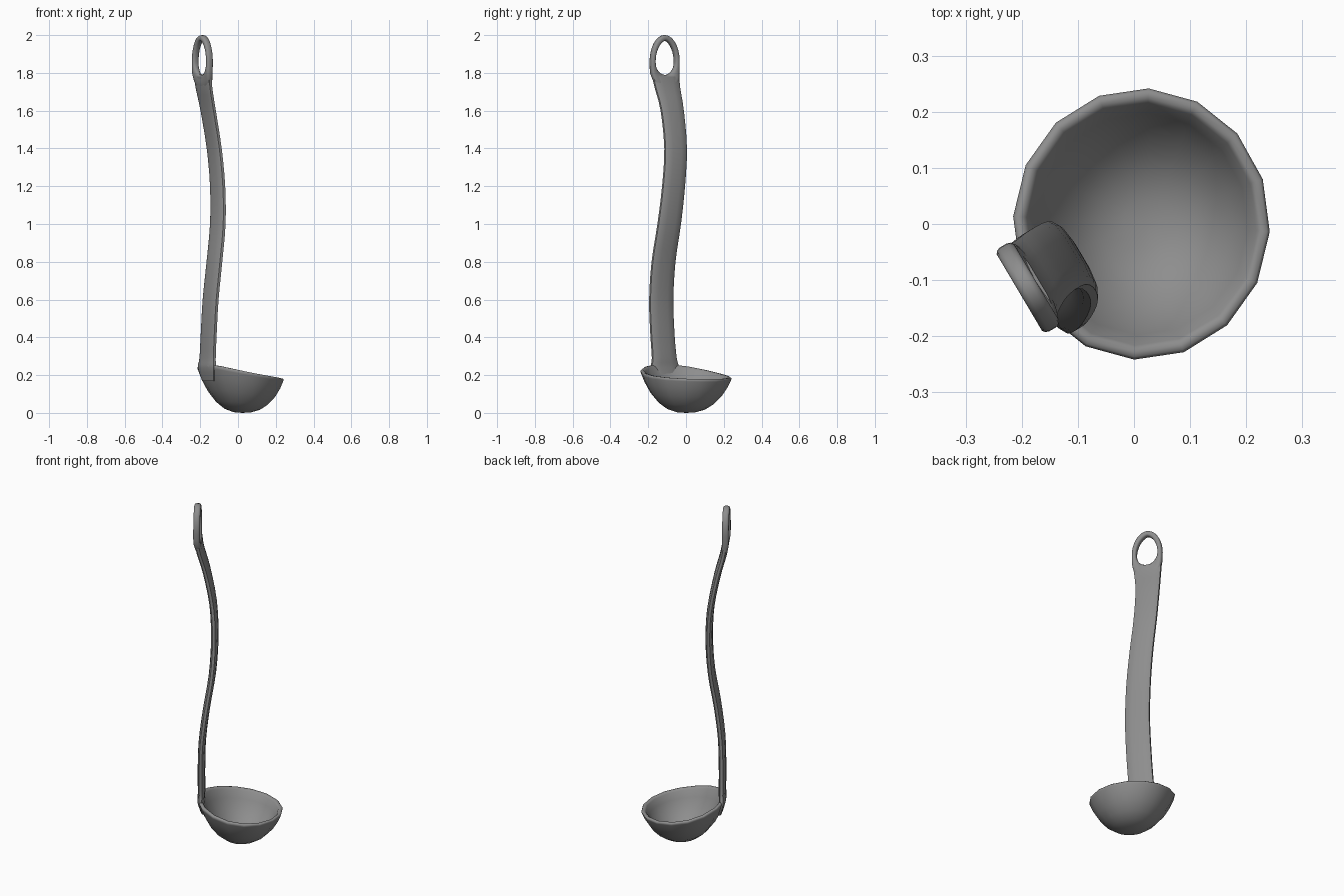
import bpy, bmesh, math
from mathutils import Vector

if "Cube" in bpy.data.objects:
    bpy.data.objects.remove(bpy.data.objects["Cube"])

W = Vector((0.51, -0.86, 0)).normalized()   # across the handle
N = Vector((0.86, 0.51, 0)).normalized()    # from handle towards bowl
UP = Vector((0, 0, 1))

grey = bpy.data.materials.new("dark_grey")
grey.diffuse_color = (0.27, 0.27, 0.27, 1)
grey.use_nodes = True
grey.node_tree.nodes["Principled BSDF"].inputs["Base Color"].default_value = grey.diffuse_color


def skin(name, rings, closed=False, poles=None, angle=50):
    """Join successive vertex rings with quads; cap ends or close the loop."""
    bm = bmesh.new()
    vr = [[bm.verts.new(p) for p in r] for r in rings]
    n = len(vr[0])
    pairs = list(zip(vr, vr[1:])) + ([(vr[-1], vr[0])] if closed else [])
    for a, b in pairs:
        for i in range(n):
            j = (i + 1) % n
            bm.faces.new((a[i], a[j], b[j], b[i]))
    if poles:
        for ring, p in zip((vr[0], vr[-1]), poles):
            c = bm.verts.new(p)
            for i in range(n):
                bm.faces.new((ring[i], ring[(i + 1) % n], c))
    elif not closed:
        bm.faces.new(vr[0])
        bm.faces.new(vr[-1])
    bmesh.ops.recalc_face_normals(bm, faces=bm.faces)
    me = bpy.data.meshes.new(name)
    bm.to_mesh(me)
    bm.free()
    me.materials.append(grey)
    ob = bpy.data.objects.new(name, me)
    bpy.context.collection.objects.link(ob)
    bpy.ops.object.select_all(action='DESELECT')
    ob.select_set(True)
    bpy.context.view_layer.objects.active = ob
    bpy.ops.object.shade_smooth_by_angle(angle=math.radians(angle))
    return ob


def power(v, e):
    return math.copysign(abs(v) ** e, v)


def section(center, across, half_w, half_t, count=12):
    """Rounded flat cross-section."""
    pts = []
    for k in range(count):
        a = math.tau * (k + 0.5) / count
        pts.append(center + across * half_w * power(math.cos(a), 0.7)
                   + N * half_t * power(math.sin(a), 0.7))
    return pts


# Bowl: 16-sided revolved profile, rim rising towards the handle
outer = [(0.2, 0.015), (0.41, 0.09), (0.6, 0.24), (0.78, 0.47), (0.91, 0.72), (0.985, 0.92)]
rim = [(1.0, 0.97), (0.98, 1.0), (0.93, 1.0), (0.895, 0.96)]
inner = [(r * 0.9, f * 0.91 + 0.1) for r, f in reversed(outer[:-1])]
rings = []
for r, f in outer + rim + inner:
    ring = []
    for k in range(16):
        a = math.tau * (k + 0.5) / 16 + math.radians(8)
        d = Vector((math.cos(a), math.sin(a), 0))
        c = d.dot(N)
        height = 0.178 + 0.08 * ((1 - c) / 2) ** 2.5 + 0.01 * (1 - c * c)
        skew = 0.013 + 0.010 * max(0, 1 - f)
        ring.append(Vector((skew + 0.229 * r * d.x, 0.242 * r * d.y, height * f)))
    rings.append(ring)
skin("bowl", rings, poles=[(0.022, 0, 0), (0.022, 0, 0.02)], angle=70)

# Handle: flat strip swept along an S curve (z, x, y, half width)
path = [(0.17, -0.156, -0.102, 0.060), (0.24, -0.165, -0.112, 0.084),
        (0.29, -0.161, -0.115, 0.074), (0.42, -0.155, -0.125, 0.072),
        (0.60, -0.145, -0.131, 0.072), (0.80, -0.125, -0.119, 0.071),
        (1.00, -0.107, -0.089, 0.070), (1.20, -0.108, -0.066, 0.068),
        (1.40, -0.126, -0.055, 0.067), (1.60, -0.158, -0.073, 0.069),
        (1.72, -0.180, -0.098, 0.076), (1.80, -0.188, -0.111, 0.084)]
rows = [Vector(p) for p in path]
fine = []
for i in range(len(rows) - 1):
    p0, p1, p2, p3 = (rows[max(0, min(len(rows) - 1, i + o))] for o in (-1, 0, 1, 2))
    for s in range(3):
        t = s / 3
        fine.append(0.5 * (2 * p1 + (p2 - p0) * t + (2 * p0 - 5 * p1 + 4 * p2 - p3) * t * t
                           + (3 * p1 - p0 - 3 * p2 + p3) * t ** 3))
stations = [section(Vector((x, y, z)), W, hw, 0.012 + 0.007 * min(1, max(0, (z - 0.17) / 0.07)))
            for z, x, y, hw in fine]
skin("handle", stations)

# Hanging loop: ring around an egg-shaped hole, its lower end buried in the handle
mid = Vector((-0.189, -0.113, 1.86))


def lean(p):
    """Follow the slant of the handle below the hole."""
    drop = max(0, 1.80 - p.z)
    return p + Vector((0.10, 0.17, 0)) * drop


rings = []
for k in range(40):
    a = math.tau * k / 40
    c, s = math.cos(a), math.sin(a)
    if s >= 0:
        out = W * 0.087 * c + UP * 0.14 * s
        hole = W * 0.061 * power(c, 1.25) + UP * 0.11 * s
    else:
        out = W * 0.087 * power(c, 0.7) + UP * 0.15 * power(s, 0.7)
        hole = W * 0.061 * c + UP * 0.07 * s
    span = out - hole
    ring = section(mid + (out + hole) / 2, span.normalized(), span.length / 2, 0.0183)
    rings.append([lean(p) for p in ring])
skin("hanging_loop", rings, closed=True)
